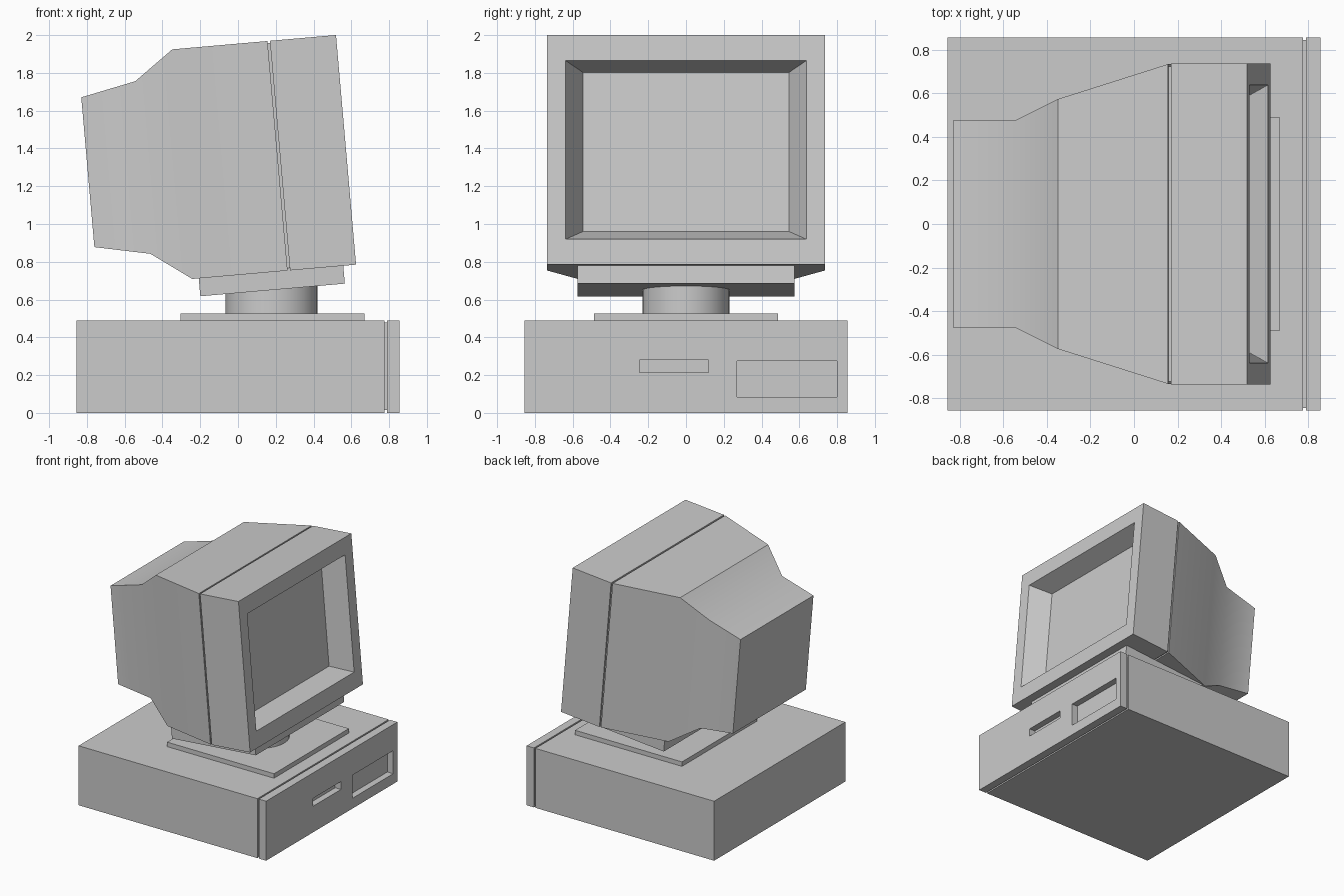
import bpy, bmesh
from math import sin, cos, radians

if "Cube" in bpy.data.objects:
    bpy.data.objects.remove(bpy.data.objects["Cube"])

TILT = radians(5)


def loft(name, rings):
    """Join rectangular rings (four points each) into one closed solid."""
    bm = bmesh.new()
    loops = [[bm.verts.new(p) for p in ring] for ring in rings]
    for a, b in zip(loops, loops[1:]):
        for i in range(4):
            j = (i + 1) % 4
            bm.faces.new((a[i], a[j], b[j], b[i]))
    bm.faces.new(loops[0])
    bm.faces.new(loops[-1])
    bmesh.ops.recalc_face_normals(bm, faces=bm.faces)
    mesh = bpy.data.meshes.new(name)
    bm.to_mesh(mesh)
    bm.free()
    ob = bpy.data.objects.new(name, mesh)
    bpy.context.collection.objects.link(ob)
    return ob


def box(name, x, y, z):
    return loft(name, [[(px, y[0], z[0]), (px, y[1], z[0]), (px, y[1], z[1]), (px, y[0], z[1])]
                       for px in x])


def tilted(name, stations):
    """Loft in the tilted monitor frame; station = depth, bottom, top, half width."""
    def place(u, y, w):
        return (0.625 + u * cos(TILT) - w * sin(TILT), y,
                0.785 + u * sin(TILT) + w * cos(TILT))
    return loft(name, [[place(u, -h, b), place(u, h, b), place(u, h, t), place(u, -h, t)]
                       for u, b, t, h in stations])


def smooth(ob, angle=30):
    bpy.ops.object.select_all(action='DESELECT')
    ob.select_set(True)
    bpy.context.view_layer.objects.active = ob
    bpy.ops.object.shade_smooth_by_angle(angle=radians(angle))


# Computer case: body, recessed seam, front panel
box("case_body", (-0.855, 0.775), (-0.855, 0.855), (0, 0.49))
box("case_seam", (0.76, 0.80), (-0.843, 0.843), (0.015, 0.478))
panel = box("case_front_panel", (0.788, 0.855), (-0.855, 0.855), (0, 0.49))

# Drive slot and drive bay recesses
for name, y, z in (("slot_cutter", (-0.245, 0.12), (0.215, 0.28)),
                   ("bay_cutter", (0.27, 0.80), (0.085, 0.275))):
    cutter = box(name, (0.802, 0.90), y, z)
    cutter.hide_render = True
    cutter.hide_set(True)
    mod = panel.modifiers.new(name, 'BOOLEAN')
    mod.operation = 'DIFFERENCE'
    mod.solver = 'EXACT'
    mod.object = cutter

# Stand: base plate, neck and tilted cradle
box("stand_base", (-0.305, 0.67), (-0.488, 0.488), (0.49, 0.527))
bpy.ops.mesh.primitive_cylinder_add(vertices=32, radius=1, depth=0.16, location=(0.178, 0, 0.60))
neck = bpy.context.object
neck.name = "stand_neck"
neck.scale = (0.244, 0.231, 1)
bpy.ops.object.transform_apply(location=False, rotation=False, scale=True)
smooth(neck)
tilted("stand_cradle", [(-0.836, -0.095, 0.01, 0.575), (-0.068, -0.095, 0.01, 0.575)])

# Monitor: bezel with sunken screen, recessed seam, tapering rear shell
tilted("monitor_bezel", [(-0.351, 0, 1.22, 0.735), (0, 0, 1.22, 0.735),
                         (0, 0.135, 1.084, 0.637), (-0.16, 0.19, 1.035, 0.545)])
tilted("monitor_seam", [(-0.38, 0.012, 1.208, 0.722), (-0.34, 0.012, 1.208, 0.722)])
shell = tilted("monitor_rear_shell", [(-0.364, 0, 1.22, 0.733), (-0.87, 0, 1.22, 0.573),
                                      (-1.08, 0.152, 1.069, 0.475), (-1.372, 0.213, 1.009, 0.475)])
smooth(shell)
